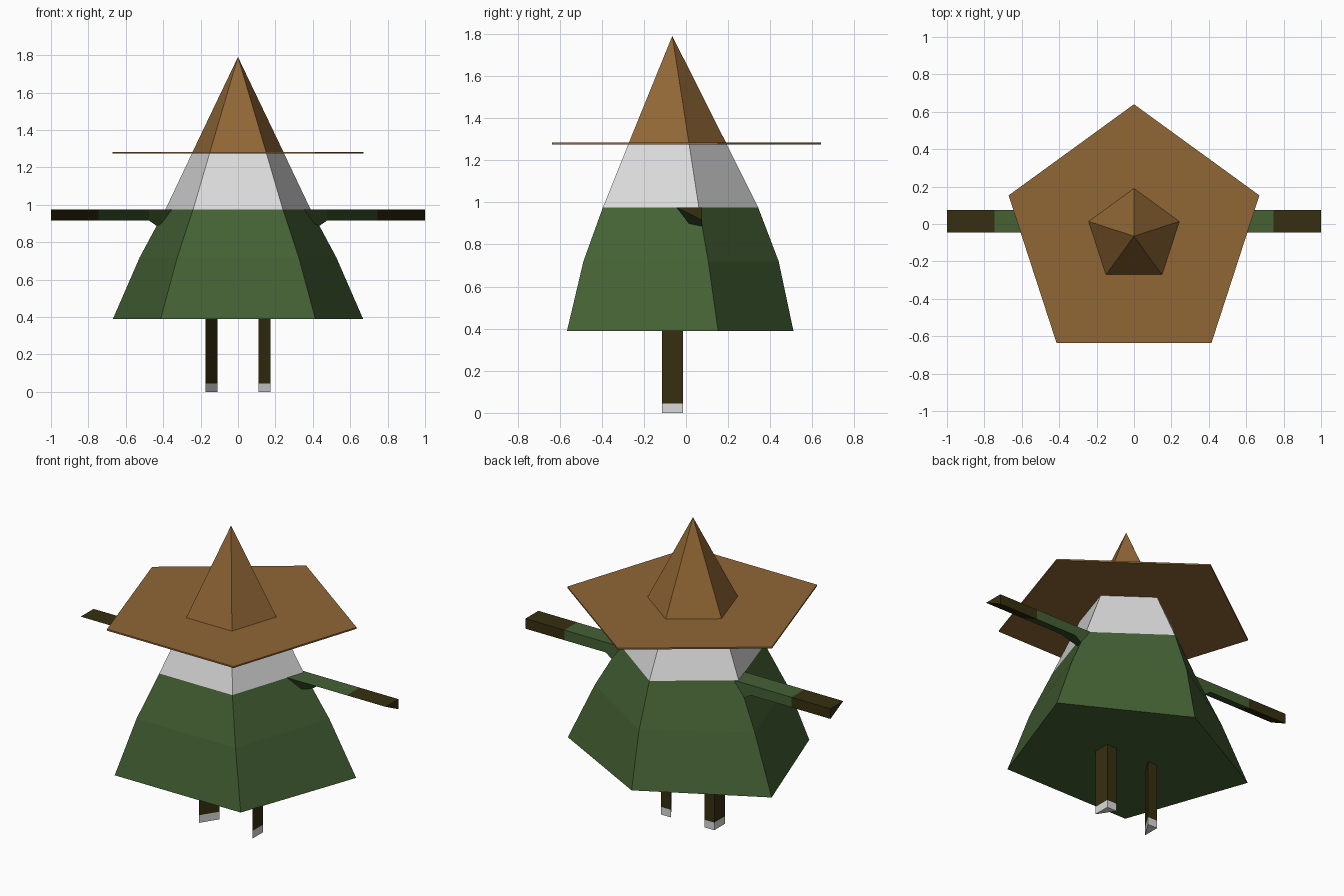
import bpy, bmesh, math

if "Cube" in bpy.data.objects:
    bpy.data.objects.remove(bpy.data.objects["Cube"])


def material(name, rgb):
    m = bpy.data.materials.new(name)
    m.diffuse_color = (*rgb, 1)
    m.use_nodes = True
    m.node_tree.nodes["Principled BSDF"].inputs["Base Color"].default_value = m.diffuse_color
    return m


GREEN = material("cloak green", (0.058, 0.119, 0.034))
BROWN = material("hat brown", (0.28, 0.135, 0.036))
WHITE = material("pale white", (0.70, 0.70, 0.70))
OLIVE = material("dark olive", (0.036, 0.028, 0.005))
CY = -0.065  # y of the body axis


def loft(name, rings, mats, bands):
    """Skin a closed stack of equal-sized rings; bands[i] is the material of band i."""
    bm = bmesh.new()
    loops = [[bm.verts.new(p) for p in ring] for ring in rings]
    n = len(loops[0])
    for a, b, mat in zip(loops, loops[1:], bands):
        for i in range(n):
            j = (i + 1) % n
            bm.faces.new((a[i], a[j], b[j], b[i])).material_index = mat
    bm.faces.new(loops[0][::-1]).material_index = bands[0]
    bm.faces.new(loops[-1]).material_index = bands[-1]
    bmesh.ops.remove_doubles(bm, verts=bm.verts, dist=0.0005)
    bmesh.ops.recalc_face_normals(bm, faces=bm.faces)
    me = bpy.data.meshes.new(name)
    bm.to_mesh(me)
    bm.free()
    for m in mats:
        me.materials.append(m)
    ob = bpy.data.objects.new(name, me)
    bpy.context.collection.objects.link(ob)
    return ob


def pentagon(z, r, front=None, back=None):
    """Five-sided ring with a point at the back; front and back y may be moved."""
    pts = []
    for i in range(5):
        a = math.radians(90 + 72 * i)
        x, y = r * math.cos(a), CY + r * math.sin(a)
        if i == 0 and back is not None:
            y = back
        if i in (2, 3) and front is not None:
            y = front
        pts.append((x, y, z))
    return pts


# Cloak and pale face band
loft("cloak", [pentagon(0.39, 0.703, -0.565, 0.51),
               pentagon(0.72, 0.552, -0.487, 0.44),
               pentagon(0.975, 0.408)], [GREEN], [0, 0])
loft("face", [pentagon(0.975, 0.408), pentagon(1.278, 0.257)], [WHITE], [0])

# Hat
loft("hat_brim", [pentagon(1.274, 0.705), pentagon(1.283, 0.705)], [BROWN], [0])
loft("hat_cone", [pentagon(1.279, 0.257), pentagon(1.79, 0.0002)], [BROWN], [0])

for side, label in ((-1, "left"), (1, "right")):
    # Triangular sleeve, flared under the arm, with a dark hand end
    def arm_ring(x, low):
        return [(side * x, -0.045, 0.975), (side * x, 0.075, 0.975),
                (side * x, 0.075, low)]
    loft(label + "_arm", [arm_ring(0.34, 0.82), arm_ring(0.475, 0.915),
                          arm_ring(0.745, 0.915), arm_ring(1.0, 0.915)],
         [GREEN, OLIVE], [0, 0, 1])

    # Triangular leg with a pale foot
    def leg_ring(z):
        return [(side * 0.175, -0.115, z), (side * 0.175, -0.015, z),
                (side * 0.11, -0.015, z)]
    loft(label + "_leg", [leg_ring(0), leg_ring(0.045), leg_ring(0.42)],
         [WHITE, OLIVE], [0, 1])
